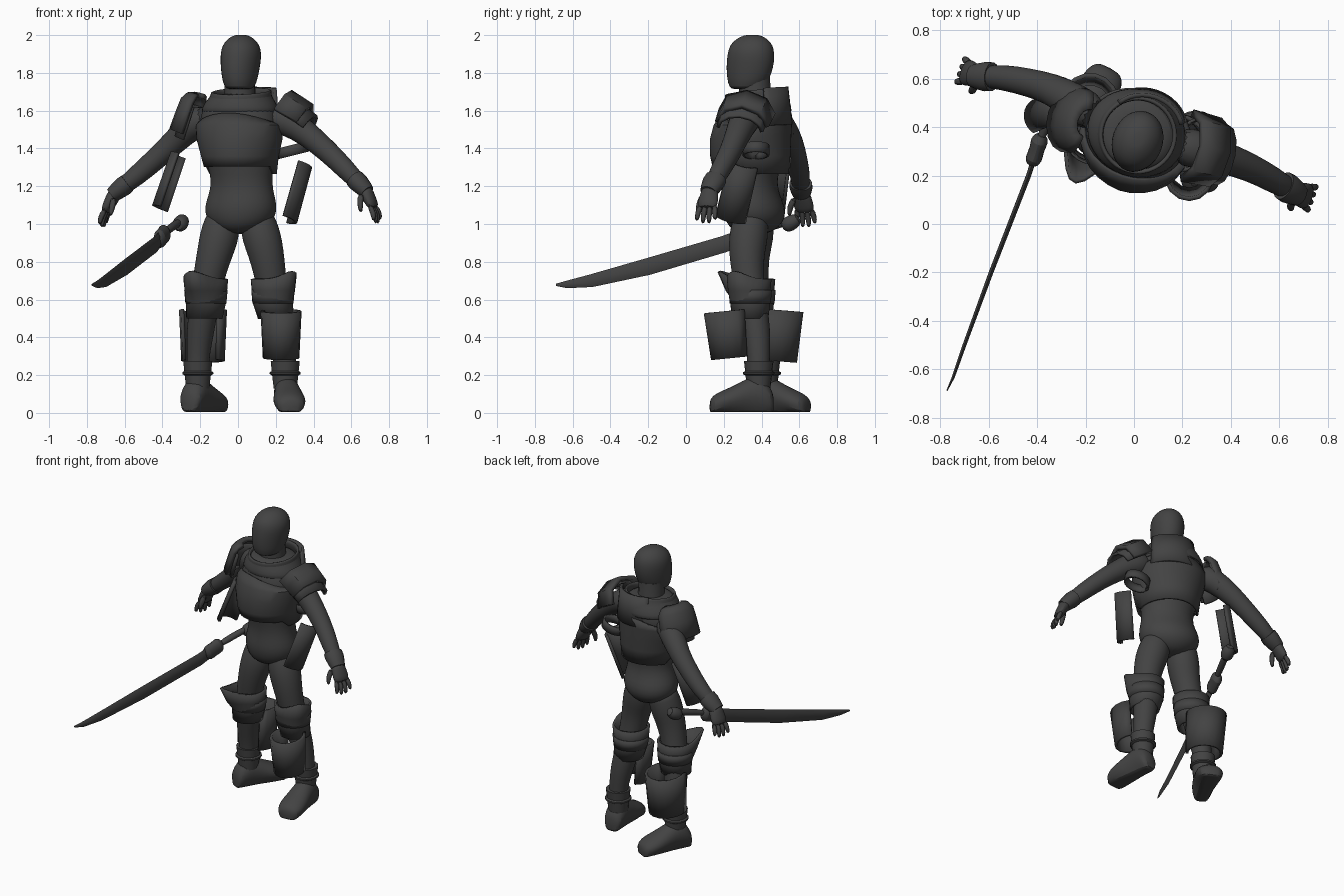
import bpy, bmesh, math
from mathutils import Vector

ANG = math.radians(-19)                       # heading of the whole figure
U = Vector((math.cos(ANG), math.sin(ANG), 0))   # across the body
V = Vector((-math.sin(ANG), math.cos(ANG), 0))  # towards the back
Z = Vector((0, 0, 1))

mat = bpy.data.materials.new("dark_grey")
mat.diffuse_color = (0.056, 0.056, 0.056, 1)


def finish(name, bm, subsurf=0, solid=0.0):
    bmesh.ops.recalc_face_normals(bm, faces=bm.faces)
    me = bpy.data.meshes.new(name)
    bm.to_mesh(me)
    bm.free()
    ob = bpy.data.objects.new(name, me)
    bpy.context.collection.objects.link(ob)
    me.materials.append(mat)
    if solid:
        m = ob.modifiers.new("thickness", 'SOLIDIFY')
        m.thickness, m.offset = solid, 0
    if subsurf:
        m = ob.modifiers.new("smooth", 'SUBSURF')
        m.levels = m.render_levels = subsurf
    bpy.context.view_layer.objects.active = ob
    ob.select_set(True)
    bpy.ops.object.shade_smooth_by_angle(angle=math.radians(40))
    ob.select_set(False)
    return ob


def loft(name, pts, ref=V, axis=None, n=14, sub=1, caps=True, solid=0, warp=None):
    """Rings (x, y, z, r1[, r2]) joined along a path; r1 lies along ref."""
    bm = bmesh.new()
    cs = [Vector(p[:3]) for p in pts]
    rings = []
    for i, p in enumerate(pts):
        t = axis or (cs[min(i + 1, len(cs) - 1)] - cs[max(i - 1, 0)])
        t = t.normalized()
        e1 = (ref - t * ref.dot(t)).normalized()
        e2 = t.cross(e1)
        ring = []
        for k in range(n):
            a = 2 * math.pi * k / n
            co = cs[i] + e1 * p[3] * math.cos(a) + e2 * p[-1] * math.sin(a)
            ring.append(bm.verts.new(warp(co, i, cs[i]) if warp else co))
        rings.append(ring)
    for r, s in zip(rings, rings[1:]):
        for k in range(n):
            bm.faces.new((r[k], r[(k + 1) % n], s[(k + 1) % n], s[k]))
    if caps:
        bm.faces.new(rings[0])
        bm.faces.new(rings[-1])
    return finish(name, bm, sub, solid)


def shell(name, c, axis, face, h, rf, rs, arc=90, taper=1.0, solid=0.018, n=12, rows_k=None):
    """Curved armour plate: an arc about an axis, bulging towards face."""
    bm = bmesh.new()
    c, a = Vector(c), Vector(axis).normalized()
    f = Vector(face)
    f = (f - a * f.dot(a)).normalized()
    s = a.cross(f)
    rows = []
    for j, k in rows_k or ((-1, 1), (0, (1 + taper) / 2), (1, taper)):
        rows.append([bm.verts.new(c + a * h * j
                    + f * rf * k * math.cos(math.radians(arc * (2 * i / n - 1)))
                    + s * rs * k * math.sin(math.radians(arc * (2 * i / n - 1))))
                    for i in range(n + 1)])
    for r, q in zip(rows, rows[1:]):
        for i in range(n):
            bm.faces.new((r[i], r[i + 1], q[i + 1], q[i]))
    return finish(name, bm, 0, solid)


# head and neck
loft("neck", [(.01, .37, 1.62, .09, .09), (.01, .365, 1.69, .082, .085), (.01, .36, 1.78, .08, .085)],
     ref=U, axis=Z, sub=0)
loft("head", [(.008, .31, 1.712, .05, .06), (.008, .32, 1.722, .08, .095), (.01, .33, 1.77, .094, .118),
              (.012, .338, 1.83, .103, .13), (.015, .343, 1.88, .108, .131), (.016, .345, 1.925, .106, .126),
              (.016, .347, 1.965, .087, .107), (.016, .35, 1.995, .05, .06), (.016, .35, 2.002, .02, .025)],
     ref=U, axis=Z, n=16)

# torso from crotch to shoulders
loft("body", [(.01, .36, .945, .06, .08), (.01, .36, .985, .15, .135), (.013, .365, 1.03, .188, .16),
              (.015, .36, 1.09, .2, .165), (.018, .35, 1.15, .182, .145), (.02, .345, 1.22, .165, .135),
              (.015, .345, 1.3, .178, .15), (.01, .35, 1.45, .213, .185), (.008, .365, 1.57, .22, .18),
              (.008, .372, 1.63, .19, .168), (.01, .375, 1.68, .145, .14), (.01, .375, 1.69, .1, .1)],
     ref=U, axis=Z, n=18)


# breastplate with arched top and dipped back edge
def arch(co, i, c):
    if i == 4:
        side = (co - c).dot(U)
        co.z -= 1.2 * side * side
    if i == 0 and (co - c).dot(V) > 0:
        co.z -= .04
    return co


loft("breastplate", [(.012, .342, 1.305, .185, .196), (.01, .34, 1.36, .198, .206), (.008, .342, 1.45, .222, .206),
                     (.008, .353, 1.52, .229, .196), (.008, .37, 1.585, .216, .18)],
     ref=U, axis=Z, n=28, sub=0, warp=arch, caps=False, solid=.016)

# collar, standing higher at the back, and the plate below the nape
loft("collar", [(.01, .375, 1.59, .205, .178), (.012, .375, 1.64, .185, .17), (.014, .368, 1.675, .152, .152),
                (.018, .366, 1.705, .156, .156)],
     ref=U, axis=Z, n=20, caps=False, solid=.02,
     warp=lambda co, i, c: co + Z * (.12 * (co - c).dot(V) if i > 1 else 0))
shell("back_plate", (.05, .41, 1.62), (0, .05, -1), V, .1, .125, .15, 65, 1.1)

# arms
ARMS = {
    "left": [(.17, .33, 1.57, .085), (.27, .305, 1.545, .082), (.37, .275, 1.475, .068), (.48, .235, 1.38, .06),
             (.57, .185, 1.29, .055), (.665, .13, 1.19, .045)],
    "right": [(-.15, .44, 1.57, .085), (-.24, .5, 1.53, .082), (-.34, .56, 1.43, .066), (-.44, .585, 1.34, .06),
              (-.53, .605, 1.26, .055), (-.645, .61, 1.17, .045)]}
for side, pts in ARMS.items():
    s = 1 if side == "left" else -1
    loft(side + "_arm", pts)
    w = Vector(pts[-1][:3])
    d = Vector(pts[-1][:3]) - Vector(pts[-2][:3])
    d.normalize()
    # glove cuff
    loft(side + "_cuff", [(*(w + d * t), r, r * .85) for t, r in
                          ((-.075, .06), (-.045, .062), (.0, .054), (.03, .046))], sub=0, n=16)
    # palm, fingers and thumb
    out = U * s
    palm = w + out * .045 - Z * .08
    loft(side + "_palm", [(*w, .042, .04), (*(w + out * .02 - Z * .03), .05, .036),
                          (*palm, .058, .03), (*(palm + out * .015 - Z * .028), .05, .022)])
    for k in range(4):
        b = palm + V * (k - 1.5) * .027 - Z * .01
        ln = (.085, .1, .1, .08)[k]
        tip = b + out * .03 - Z * ln + V * (k - 1.5) * .008
        loft(f"{side}_finger_{k + 1}", [(*b, .016), (*(b.lerp(tip, .5) + out * .012), .017), (*tip, .011)], n=8)
    b = w - V * .035 - Z * .03
    loft(side + "_thumb", [(*b, .02), (*(b - V * .03 - Z * .05), .018), (*(b - V * .035 - Z * .1 + out * .01), .011)],
         n=8)

# legs
LEGS = {
    "left": [(.095, .355, 1.06, .085), (.108, .34, 1.0, .098), (.125, .33, .93, .106), (.148, .322, .85, .097),
             (.165, .325, .76, .088), (.185, .34, .64, .08), (.21, .365, .5, .078), (.235, .38, .38, .07),
             (.25, .385, .27, .058), (.255, .385, .1, .06)],
    "right": [(-.075, .385, 1.06, .085), (-.085, .37, 1.0, .098), (-.1, .36, .93, .106), (-.122, .35, .85, .097),
              (-.145, .35, .76, .088), (-.17, .36, .64, .08), (-.19, .385, .5, .078), (-.205, .405, .38, .07),
              (-.213, .42, .27, .058), (-.215, .425, .1, .06)]}
KNEE = {"left": Vector((.8, -.6, 0)), "right": Vector((-.4, -.917, 0))}
for side, pts in LEGS.items():
    loft(side + "_leg", pts, n=16)
    kx, ky = pts[5][:2]
    kd = KNEE[side]
    flare = .02 if side == "left" else .085

    # knee guard with a raised flared tip
    def tip_warp(co, i, c):
        f = max(0, (co - c).normalized().dot(kd)) ** 4
        return co + (kd * flare * (i - 1) / 2 + Z * .04 * (i == 3)) * f if i > 1 else co
    loft(side + "_knee_guard", [(kx + kd.x * .02, ky, .50, .088), (kx, ky, .58, .098), (kx, ky - .005, .65, .105),
                                (kx, ky - .005, .71, .11)],
         axis=Z, n=24, sub=0, caps=False, solid=.016, warp=tip_warp)
    loft(side + "_knee_strap", [(kx, ky, .58, .104), (kx, ky, .65, .11)], axis=Z, n=24, sub=0, caps=False, solid=.01)
    # boot top rings
    ax, ay = pts[8][:2]
    loft(side + "_ankle_ring", [(ax, ay, .195, .065), (ax, ay, .205, .083), (ax, ay, .215, .083), (ax, ay, .225, .065)],
         axis=Z, n=18, sub=0)
    loft(side + "_boot_top", [(ax, ay, .13, .062), (ax, ay, .2, .07), (ax, ay, .275, .078)], axis=Z, n=18, sub=0)

# feet: heel position to toe position, the right one turned backwards
for side, heel, toe in (("left", (.25, .465, 0), (.28, .125, 0)), ("right", (-.265, .335, 0), (-.1, .645, 0))):
    h, t = Vector(heel), Vector(toe)
    d = (t - h).normalized()
    prof = ((0, .04, .045), (.06, .064, .07), (.2, .07, .098), (.38, .072, .095), (.6, .084, .072),
            (.8, .09, .058), (.95, .072, .045), (1, .04, .03))
    loft(side + "_foot", [(*(h.lerp(t, f) + Z * (hz + .004)), w, hz) for f, w, hz in prof],
         ref=d.cross(Z), axis=d, n=14,
         warp=lambda co, i, c: Vector((co.x, co.y, co.z if co.z > .03 else .004)))

# loose shin guards
shell("left_shin_guard", (.228, .23, .415), (0, .1, -1), (0, -1, 0), .125, .115, .1, 140, .88)
shell("right_shin_guard", (-.185, .475, .41), (0, -.08, -1), (.2, 1, 0), .135, .13, .118, 125, .9)

# shoulder guards, two overlapping layers each
shell("left_shoulder_guard", (.275, .31, 1.56), (.84, -.2, -.5), (.5, 0, .87), .07, .12, .14, 90, .95, .028, 4)
shell("left_shoulder_guard_lower", (.305, .30, 1.54), (.8, -.2, -.55), (.5, 0, .87), .075, .09, .125, 90, .95, .018, 6)
dome = ((-1, .45), (-.9, .75), (-.6, .95), (0, 1), (1, 1.05))
shell("right_shoulder_guard", (-.225, .425, 1.575), (-.3, .08, -.95), (-.94, .3, .3), .105, .09, .125, 90,
      solid=.026, n=8, rows_k=dome)
shell("right_shoulder_guard_lower", (-.23, .44, 1.53), (-.3, .08, -.95), (-.94, .3, .3), .09, .07, .105, 90)

# loose arm ring and hip plates
shell("arm_ring", (.285, .37, 1.39), (-.25, 0, 1), (1, 0, 0), .028, .08, .065, 180, 1, .012, 20)
shell("left_hip_plate", (.27, .275, 1.175), (-.085, -.07, -.3), (1, -.15, 0), .155, .075, .075, 75, 1.05)
shell("right_hip_plate", (-.325, .46, 1.215), (-.1, -.04, -.3), (-1, .3, 0), .15, .075, .07, 75, 1.05)

# sword
loft("blade", [(-.772, -.688, .678, .006, .003), (-.745, -.63, .68, .02, .007), (-.70, -.5, .70, .034, .009),
               (-.59, -.2, .775, .045, .011), (-.435, .2, .893, .044, .012), (-.40, .31, .935, .042, .012)],
     ref=Z, n=6, sub=0)
loft("sword_guard", [(-.425, .24, .915, .03, .02), (-.415, .265, .92, .06, .04), (-.40, .31, .935, .05, .03),
                     (-.39, .345, .95, .06, .042), (-.38, .37, .96, .03, .022)], ref=Z, n=10)
loft("sword_grip", [(-.39, .34, .95, .022), (-.35, .44, .985, .022), (-.305, .55, 1.015, .024)], ref=Z, n=10)
loft("pommel", [(-.32, .51, .99, .025), (-.31, .535, .995, .045), (-.298, .565, 1.01, .044),
                (-.287, .6, 1.035, .03)], ref=Z, n=10)
